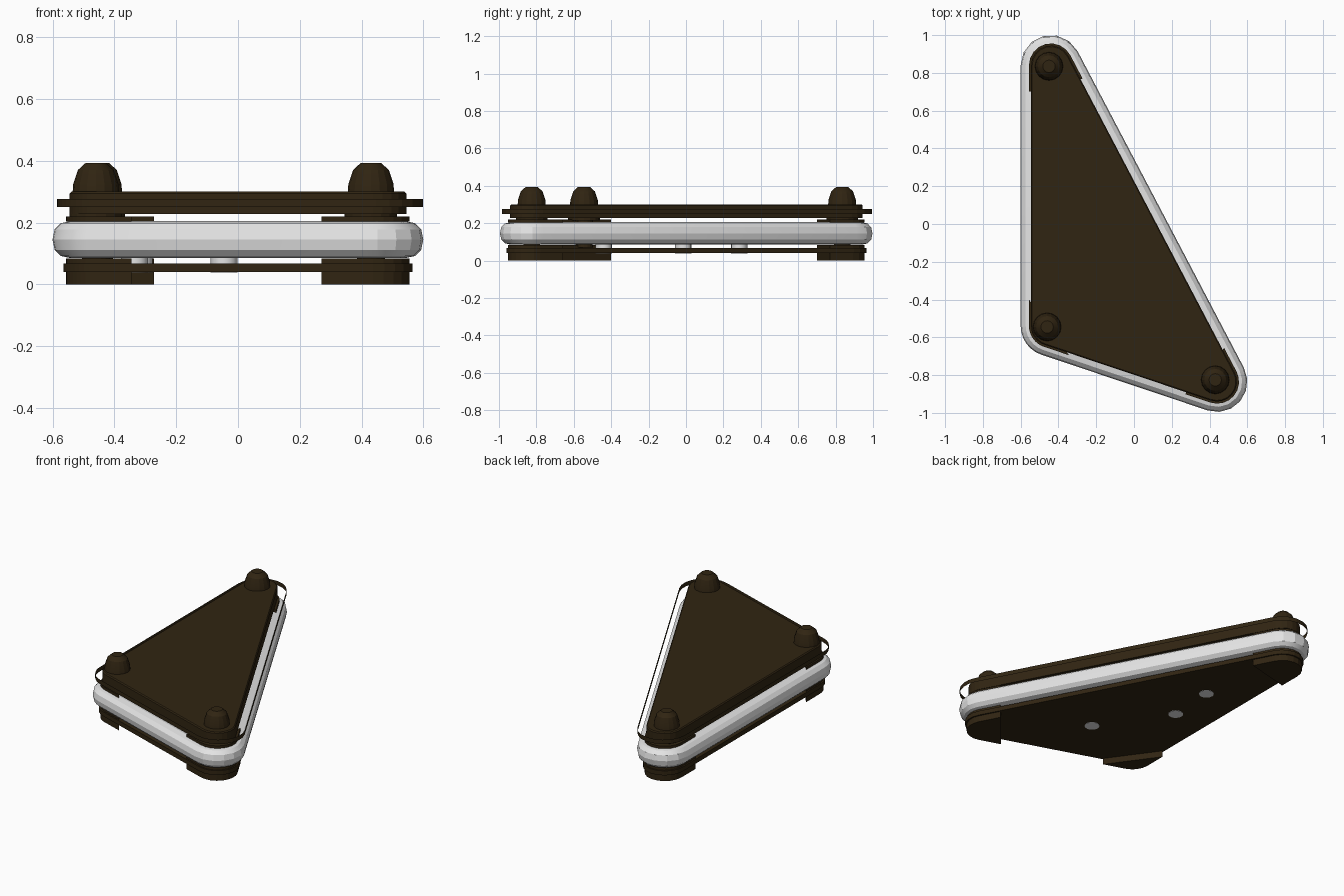
import bpy, bmesh, math
from mathutils import Vector

if "Cube" in bpy.data.objects:
    bpy.data.objects.remove(bpy.data.objects["Cube"])

CORNERS = [(-0.44, 0.84), (-0.44, -0.54), (0.44, -0.835)]   # counter-clockwise
POSTS = [(-0.45, 0.835), (-0.46, -0.545), (0.43, -0.825)]


def material(name, rgb):
    m = bpy.data.materials.new(name)
    m.diffuse_color = (*rgb, 1)
    m.use_nodes = True
    m.node_tree.nodes["Principled BSDF"].inputs["Base Color"].default_value = m.diffuse_color
    return m


BROWN = material("dark brown", (0.030, 0.018, 0.006))
WHITE = material("off white", (0.78, 0.78, 0.78))


def make(name, verts, faces, mat, smooth=None):
    me = bpy.data.meshes.new(name)
    me.from_pydata(verts, [], faces)
    bm = bmesh.new()
    bm.from_mesh(me)
    bmesh.ops.recalc_face_normals(bm, faces=bm.faces)
    bm.to_mesh(me)
    bm.free()
    me.materials.append(mat)
    ob = bpy.data.objects.new(name, me)
    bpy.context.collection.objects.link(ob)
    if smooth:
        bpy.ops.object.select_all(action='DESELECT')
        bpy.context.view_layer.objects.active = ob
        ob.select_set(True)
        bpy.ops.object.shade_smooth_by_angle(angle=math.radians(smooth))
    return ob


def corner_arc(i, r, seg, centers=CORNERS):
    """Arc around corner i, plus the directions of the edges before and after it."""
    p, c, n = (Vector(centers[(i + k) % 3]) for k in (-1, 0, 1))
    d0, d1 = (c - p).normalized(), (n - c).normalized()
    a0 = math.atan2(-d0.x, d0.y)
    sweep = (math.atan2(-d1.x, d1.y) - a0) % (2 * math.pi)
    pts = [c + r * Vector((math.cos(a0 + sweep * k / seg), math.sin(a0 + sweep * k / seg)))
           for k in range(seg + 1)]
    return pts, d0, d1


def outline(r, seg=8, centers=CORNERS):
    return [p for i in range(3) for p in corner_arc(i, r, seg, centers)[0]]


def loft(name, rings, mat, cap=True, closed=False, smooth=None):
    """Skin a list of (outline, z) rings of equal length."""
    n = len(rings[0][0])
    verts = [(p[0], p[1], z) for pts, z in rings for p in pts]
    m = len(rings)
    faces = [(a * n + j, a * n + (j + 1) % n, (a + 1) % m * n + (j + 1) % n, (a + 1) % m * n + j)
             for a in range(m if closed else m - 1) for j in range(n)]
    if cap and not closed:
        faces += [tuple(range(n)), tuple(range((m - 1) * n, m * n))]
    return make(name, verts, faces, mat, smooth)


def lathe(name, center, profile, mat, sides=16, smooth=None):
    def circle(r):
        return [(center[0] + r * math.cos(math.tau * k / sides),
                 center[1] + r * math.sin(math.tau * k / sides)) for k in range(sides)]
    return loft(name, [(circle(r), z) for r, z in profile], mat, smooth=smooth)


# Thick rubber ring, rounded cross-section
section = []
for k in range(12):
    a = math.tau * k / 12
    c, s = math.cos(a), math.sin(a)
    section.append((outline(0.10 + 0.06 * math.copysign(abs(c) ** 0.85, c), 6),
                    0.145 + 0.06 * math.copysign(abs(s) ** 0.85, s)))
loft("rubber_ring", section, WHITE, closed=True, smooth=20)

# Lower and upper plates
loft("bottom_plate", [(outline(0.125), 0.04), (outline(0.125), 0.068)], BROWN)
loft("top_plate", [(outline(0.105), 0.228), (outline(0.105), 0.294), (outline(0.099), 0.30)], BROWN)

# Thin hoop around the upper plate
hoop = outline(0.15, 8, [(-0.435, 0.845), (-0.435, -0.54), (0.45, -0.835)])
loft("thin_hoop", [(hoop, 0.25), (hoop, 0.277)], BROWN, cap=False)

# Corner pads, posts and caps
for i, post in enumerate(POSTS):
    arc, d_in, d_out = corner_arc(i, 0.116, 8)
    pad = [arc[0] - 0.14 * d_in] + arc + [arc[-1] + 0.14 * d_out]
    loft(f"foot_pad_{i + 1}", [(pad, 0.0), (pad, 0.084)], BROWN)
    loft(f"upper_pad_{i + 1}", [(pad, 0.204), (pad, 0.22)], BROWN)
    lathe(f"post_{i + 1}", post, [(0.045, 0.07), (0.045, 0.215), (0.085, 0.215), (0.085, 0.235)], BROWN)
    lathe(f"post_cap_{i + 1}", post, [(0.075, 0.298), (0.073, 0.325), (0.058, 0.37),
                                      (0.033, 0.393)], BROWN, smooth=20)

# Pegs through the lower plate
for i, spot in enumerate([(-0.045, -0.44), (-0.335, -0.015), (-0.32, 0.285)]):
    lathe(f"peg_{i + 1}", spot, [(0.044, 0.038), (0.044, 0.16)], WHITE, smooth=30)
